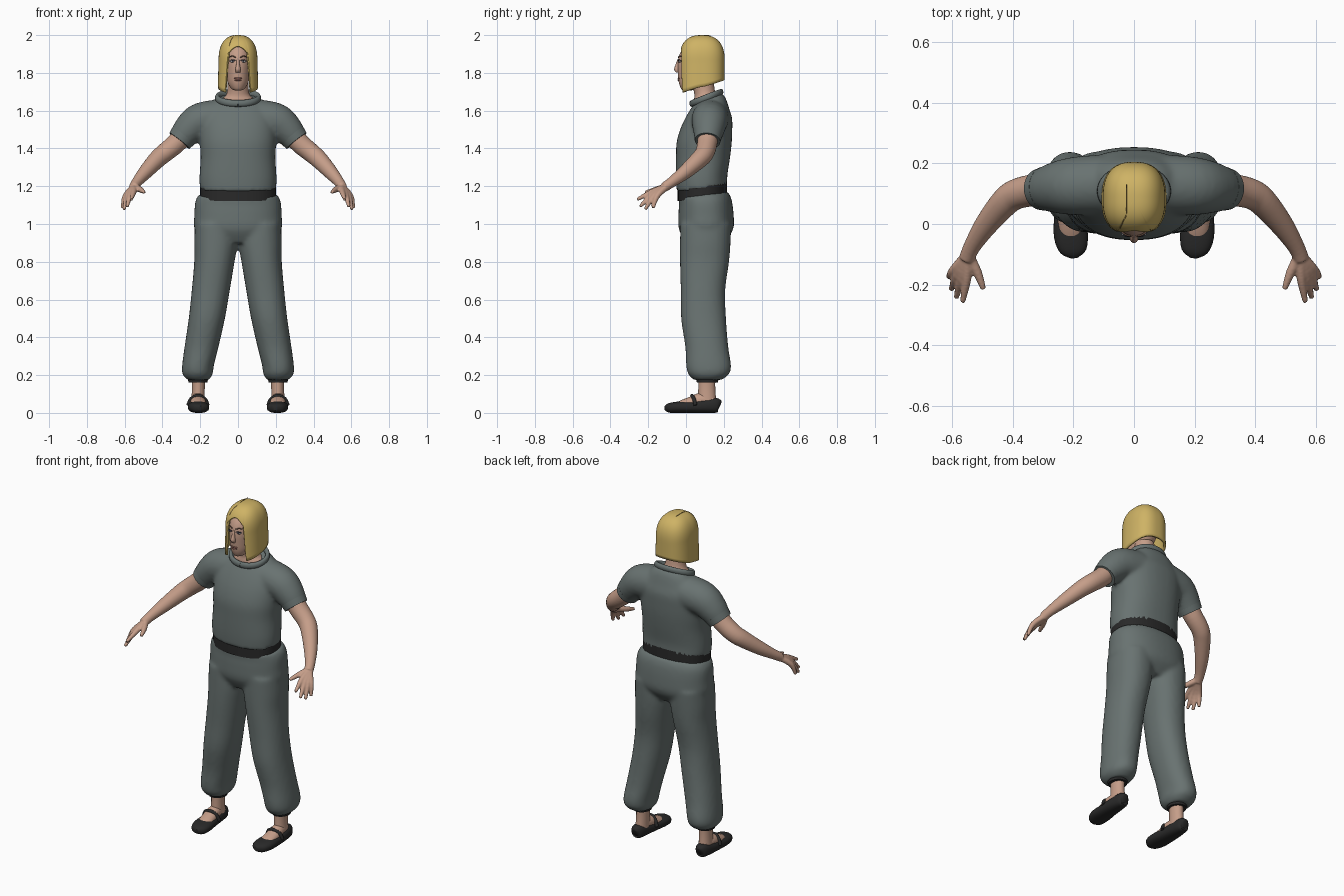
import bpy, bmesh, math
from mathutils import Vector

cube = bpy.data.objects.get("Cube")
if cube:
    bpy.data.objects.remove(cube)


def material(name, r, g, b):
    m = bpy.data.materials.new(name)
    m.use_nodes = True
    m.diffuse_color = (r, g, b, 1)
    m.node_tree.nodes["Principled BSDF"].inputs["Base Color"].default_value = (r, g, b, 1)
    return m


CLOTH = material("grey cloth", .14, .17, .165)
SKIN = material("skin", .56, .34, .25)
HAIR = material("blonde hair", .62, .45, .13)
PART = material("hair parting", .3, .2, .06)
DARK = material("black leather", .022, .022, .022)
WHITE = material("eye white", .6, .6, .6)
IRIS = material("iris", .05, .05, .07)
BROW = material("eyebrow brown", .16, .09, .06)
LIP = material("lips", .36, .16, .13)


def spline(keys, steps):
    """Smooth curve through tuples of equal length."""
    if len(keys) < 3:
        return keys
    out = []
    for i in range(len(keys) - 1):
        p0, p1, p2, p3 = (keys[min(max(i + k, 0), len(keys) - 1)] for k in (-1, 0, 1, 2))
        for s in range(steps):
            t = s / steps
            out.append(tuple(.5 * (2 * b + (c - a) * t + (2 * a - 5 * b + 4 * c - d) * t * t
                                   + (3 * b - a - 3 * c + d) * t ** 3)
                             for a, b, c, d in zip(p0, p1, p2, p3)))
    return out + [keys[-1]]


def power(v, p):
    return math.copysign(abs(v) ** (2 / p), v)


def loft(bm, keys, flat=True, p=2, side=1, n=28, steps=4):
    """Skin rings (x, y, z, width, depth, tilt); flat rings lie level, others follow the path."""
    full = [(k[0] * side,) + tuple(k[1:]) + ((k[3],) if len(k) == 4 else ())
            + ((0,) if len(k) < 6 else ()) for k in keys]
    rows = spline(full, steps)
    rings = []
    for i, (x, y, z, a, b, tilt) in enumerate(rows):
        u, v = Vector((1, 0, 0)), Vector((0, 1, tilt))
        if not flat:
            d = Vector(rows[min(i + 1, len(rows) - 1)][:3]) - Vector(rows[max(i - 1, 0)][:3])
            u = d.cross(Vector((0, 0, 1))).normalized()
            v = u.cross(d).normalized()
        angles = [math.tau * k / n for k in range(n)]
        rings.append([bm.verts.new(Vector((x, y, z)) + u * a * power(math.cos(t), p)
                                   + v * b * power(math.sin(t), p)) for t in angles])
    for r0, r1 in zip(rings, rings[1:]):
        for k in range(n):
            bm.faces.new((r0[k], r0[(k + 1) % n], r1[(k + 1) % n], r1[k]))
    bm.faces.new(rings[0])
    bm.faces.new(rings[-1])


def finish(name, bm, mat, mirror=False, voxel=0, smooth=0):
    bmesh.ops.recalc_face_normals(bm, faces=bm.faces)
    me = bpy.data.meshes.new(name)
    bm.to_mesh(me)
    bm.free()
    me.materials.append(mat)
    me.shade_smooth()
    me.set_sharp_from_angle(angle=math.radians(50))
    ob = bpy.data.objects.new(name, me)
    bpy.context.collection.objects.link(ob)
    if voxel:
        m = ob.modifiers.new("Blend", "REMESH")
        m.mode, m.voxel_size, m.use_smooth_shade = "VOXEL", voxel, True
        m = ob.modifiers.new("Soften", "SMOOTH")
        m.factor, m.iterations = .5, smooth
    if mirror:
        m = ob.modifiers.new("Mirror", "MIRROR")
        m.use_mirror_merge = False
    return ob


def part(name, keys, mat, mirror=False, **kw):
    bm = bmesh.new()
    loft(bm, keys, **kw)
    return finish(name, bm, mat, mirror)


def ball(name, centre, size, mat, mirror=False):
    bm = bmesh.new()
    bmesh.ops.create_uvsphere(bm, u_segments=16, v_segments=10, radius=1)
    for v in bm.verts:
        v.co = Vector(centre) + v.co * Vector(size)
    return finish(name, bm, mat, mirror)


# Shirt: torso and both short sleeves blended together
bm = bmesh.new()
loft(bm, [(0, .085, 1.185, .202, .134, .11), (0, .083, 1.25, .204, .136, .05),
          (0, .09, 1.35, .198, .143, 0), (0, .096, 1.43, .202, .146, 0),
          (0, .107, 1.5, .202, .138, 0), (0, .12, 1.56, .196, .124, 0),
          (0, .127, 1.61, .168, .102, 0), (0, .125, 1.65, .13, .085, .2),
          (0, .12, 1.67, .105, .07, .3)], p=2.3, n=40)
for s in (1, -1):
    loft(bm, [(.1, .13, 1.56, .1), (.2, .125, 1.545, .096), (.26, .12, 1.5, .084),
              (.305, .115, 1.445, .068)], flat=False, side=s)
finish("shirt", bm, CLOTH, voxel=.011, smooth=6)
part("sleeve_hem", [(.288, .117, 1.468, .074), (.31, .114, 1.44, .068)], CLOTH, True, flat=False)

# Collar band around the neckline
part("collar", [(.11 * math.sin(t), .108 - .078 * math.cos(t), 1.668 - .03 * math.cos(t), .012, .018)
                for t in [math.tau * k / 16 for k in range(17)]], CLOTH, flat=False, n=12)

# Belt
part("belt", [(0, .087, 1.135, .2, .131, .11), (0, .087, 1.21, .2, .131, .11)], DARK, p=2.3, n=40)

# Trousers: hips and both baggy legs blended together
bm = bmesh.new()
loft(bm, [(0, .09, 1.155, .207, .132, .11), (0, .102, 1.12, .226, .139, .08),
          (0, .106, 1.05, .231, .146, 0), (0, .106, .97, .229, .143, 0),
          (0, .1, .9, .17, .1, 0)], p=2.3, n=40)
for s in (1, -1):
    loft(bm, [(.115, .105, 1, .113, .135), (.117, .102, .9, .115, .134),
              (.125, .098, .8, .107, .13), (.144, .09, .65, .101, .118),
              (.165, .093, .5, .096, .119), (.193, .11, .35, .09, .114),
              (.212, .12, .25, .084, .119), (.214, .12, .205, .08, .108),
              (.212, .115, .175, .058, .075)], p=2.2, side=s)
finish("trousers", bm, CLOTH, voxel=.011, smooth=6)
part("ankle_cuff", [(.212, .113, .162, .05, .056), (.212, .113, .195, .056, .062)], DARK, True)

# Arms with hands: forearm, fingers and thumb blended together
bm = bmesh.new()
loft(bm, [(.27, .118, 1.49, .055), (.33, .112, 1.425, .053), (.39, .098, 1.375, .05),
          (.43, .068, 1.34, .047), (.49, -.005, 1.275, .038), (.535, -.075, 1.222, .028),
          (.552, -.115, 1.195, .026)], flat=False)
wrist = (.548, -.1, 1.2, .018)
fingers = [((.552, -.18, 1.17), (.566, -.258, 1.13)), ((.57, -.178, 1.157), (.587, -.243, 1.092)),
           ((.585, -.168, 1.15), (.603, -.216, 1.078)), ((.596, -.153, 1.148), (.612, -.175, 1.084)),
           ((.517, -.16, 1.182), (.497, -.215, 1.168))]
for knuckle, tip in fingers:
    loft(bm, [wrist, knuckle + (.0155,), tip + (.009,)], flat=False, n=12)
finish("arm", bm, SKIN, True, voxel=.005, smooth=3)

# Ankles, feet and shoes
part("ankle", [(.21, .11, .2, .036, .046), (.21, .11, .13, .034, .045),
               (.212, .112, .04, .036, .05)], SKIN, True)
part("foot", [(.212, .14, .06, .03, .035), (.212, .08, .066, .037, .04),
              (.211, .03, .055, .041, .032), (.208, -.02, .044, .04, .024),
              (.205, -.06, .032, .03, .015)], SKIN, True, flat=False)
part("shoe", [(.215, .18, .037, .014, .02), (.215, .165, .04, .034, .038),
              (.215, .1, .036, .045, .036), (.213, .03, .032, .051, .032),
              (.208, -.04, .03, .056, .03), (.2, -.09, .026, .043, .025),
              (.197, -.112, .024, .012, .012)], DARK, True, flat=False, p=2.4)
part("shoe_strap", [(.16, .05, .04, .01), (.176, .042, .074, .01), (.212, .032, .091, .01),
                    (.248, .042, .074, .01), (.264, .05, .04, .01)], DARK, True, flat=False, n=10)

# Neck and head
part("neck", [(0, .115, 1.6, .115, .08), (0, .11, 1.655, .092, .068), (0, .1, 1.69, .06, .056),
              (0, .085, 1.77, .054, .06)], SKIN)
part("head", [(0, .005, 1.707, .016, .02), (0, .018, 1.717, .036, .044), (0, .035, 1.75, .055, .073),
              (0, .058, 1.8, .066, .101), (0, .066, 1.85, .071, .11), (0, .074, 1.9, .072, .107),
              (0, .08, 1.94, .062, .085), (0, .085, 1.97, .03, .04)], SKIN, n=40)

# Face
part("nose", [(0, -.036, 1.873, .007, .008), (0, -.043, 1.845, .009, .012),
              (0, -.047, 1.818, .014, .016), (0, -.043, 1.803, .012, .01)], SKIN, n=16)
ball("eye", (.028, -.033, 1.861), (.014, .006, .006), WHITE, True)
ball("iris", (.028, -.0375, 1.861), (.0055, .003, .0055), IRIS, True)
part("upper_lid", [(.013, -.041, 1.864, .002), (.028, -.039, 1.869, .003), (.044, -.025, 1.863, .002)],
     IRIS, True, flat=False, n=8)
part("eyebrow", [(.012, -.04, 1.882, .003), (.03, -.034, 1.889, .003), (.048, -.018, 1.883, .002)],
     BROW, True, flat=False, n=8)
ball("upper_lip", (0, -.036, 1.771), (.022, .008, .006), LIP)
ball("lower_lip", (0, -.036, 1.762), (.018, .009, .006), LIP)


# Hair: bob whose lower edge rises over the face
def hair_point(t, z):
    h = max(0, (z - 1.86) / .14)
    f = max(0, 1 - h ** 2.5) ** .4
    flare = 1 + .05 * max(0, (1.86 - z) / .17)
    x = .103 * f * flare * power(math.sin(t), 2.5)
    return Vector((x, .084 - .121 * f * power(math.cos(t), 2.5), z))


def hair_edge(t):
    x = abs(hair_point(t, 1.8).x)
    if math.cos(t) > 0 and x < .066:
        return 1.942 - .04 * (x / .056) ** 2 if x < .056 else 1.902 - .21 * (x - .056) / .01
    return 1.726 - .036 * math.cos(t)


bm = bmesh.new()
columns, rows = 144, 28
grid = []
for c in range(columns):
    t = math.tau * c / columns
    low = hair_edge(t)
    grid.append([bm.verts.new(hair_point(t, 2 - (2 - low) * (r / rows) ** 2))
                 for r in range(1, rows + 1)])
crown = bm.verts.new((0, .084, 2))
for c in range(columns):
    a, b = grid[c], grid[(c + 1) % columns]
    bm.faces.new((crown, a[0], b[0]))
    for r in range(rows - 1):
        bm.faces.new((a[r], a[r + 1], b[r + 1], b[r]))
hair = finish("hair", bm, HAIR)
m = hair.modifiers.new("Thickness", "SOLIDIFY")
m.thickness, m.offset = .012, -1

# Parting line over the crown
line = [hair_point(-.45, 1.942 + .0097 * k) for k in range(6)]
line += [Vector((-.025, y, 1.999)) for y in (.07, .1, .13)]
part("parting", [tuple(q) + (.0015,) for q in line], PART, flat=False, n=6)
